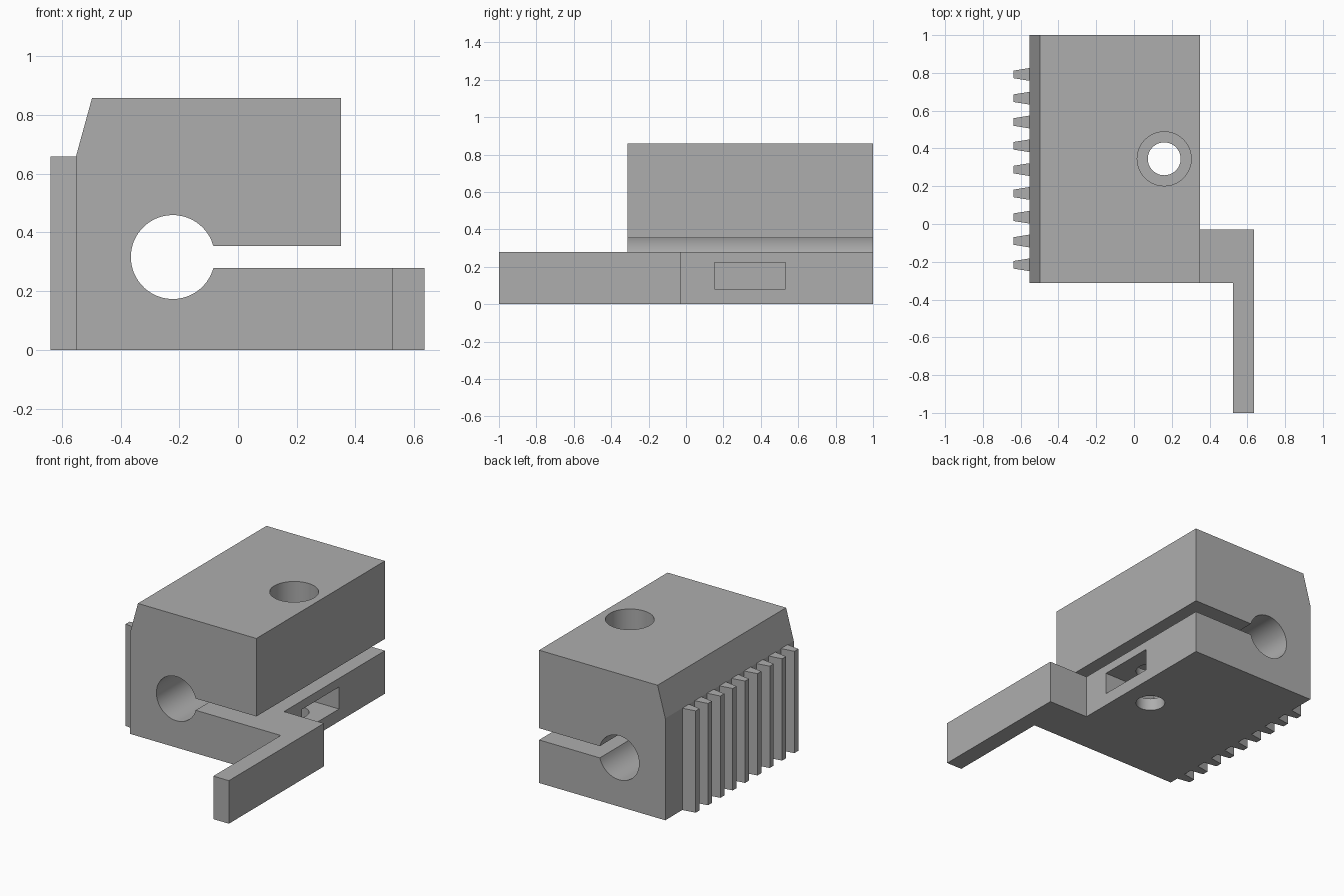
import bpy
import bmesh
import math
from mathutils import Vector

cube = bpy.data.objects.get("Cube")
if cube:
    bpy.data.objects.remove(cube, do_unlink=True)

grey = bpy.data.materials.new("plain grey")
grey.use_nodes = True
COLOR = (0.42, 0.42, 0.42, 1.0)
grey.diffuse_color = COLOR
grey.node_tree.nodes["Principled BSDF"].inputs["Base Color"].default_value = COLOR


def prism(name, points, direction):
    """Extrude a closed outline of 3D points along a direction."""
    bm = bmesh.new()
    face = bm.faces.new([bm.verts.new(p) for p in points])
    result = bmesh.ops.extrude_face_region(bm, geom=[face])
    moved = [g for g in result["geom"] if isinstance(g, bmesh.types.BMVert)]
    bmesh.ops.translate(bm, verts=moved, vec=Vector(direction))
    bmesh.ops.recalc_face_normals(bm, faces=bm.faces)
    mesh = bpy.data.meshes.new(name)
    bm.to_mesh(mesh)
    bm.free()
    mesh.materials.append(grey)
    obj = bpy.data.objects.new(name, mesh)
    bpy.context.collection.objects.link(obj)
    return obj


def upright(name, outline, bottom, top):
    return prism(name, [(x, y, bottom) for x, y in outline], (0, 0, top - bottom))


def circle(cx, cy, radius, sides=64):
    steps = [2 * math.pi * i / sides for i in range(sides)]
    return [(cx + radius * math.cos(a), cy + radius * math.sin(a)) for a in steps]


def cut(target, cutter):
    mod = target.modifiers.new(cutter.name, "BOOLEAN")
    mod.operation = "DIFFERENCE"
    mod.solver = "EXACT"
    mod.object = cutter
    bpy.context.view_layer.objects.active = target
    bpy.ops.object.modifier_apply(modifier=mod.name)
    bpy.data.objects.remove(cutter, do_unlink=True)


FRONT, BACK = -0.312, 1.0
SIDE, LIP, ARM_X = -0.552, 0.35, 0.635
SLOT_LOW, SLOT_HIGH = 0.278, 0.354

# Clamp block: slotted profile with a round rod channel
bore_x, bore_z, bore_r = -0.222, 0.316, 0.143
start = math.asin((SLOT_HIGH - bore_z) / bore_r)
arc = [start + (2 * math.pi - 2 * start) * i / 48 for i in range(49)]
profile = [(LIP, SLOT_HIGH), (LIP, 0.858), (-0.497, 0.858), (SIDE, 0.658),
           (SIDE, 0), (LIP, 0), (LIP, SLOT_LOW)]
profile += [(bore_x + bore_r * math.cos(a), bore_z + bore_r * math.sin(a))
            for a in reversed(arc)]
block = prism("clamp_block", [(x, FRONT, z) for x, z in profile], (0, BACK - FRONT, 0))

# Screw hole, wider recess for the head, and side pocket for the nut
hole_x, hole_y = 0.16, 0.345
cut(block, upright("screw_hole", circle(hole_x, hole_y, 0.087), -0.1, 1.0))
cut(block, upright("head_recess", circle(hole_x, hole_y, 0.143), 0.56, 1.0))
pocket = [(-0.03, 0.153), (0.45, 0.153), (0.45, 0.532), (-0.03, 0.532)]
cut(block, upright("nut_pocket", pocket, 0.08, 0.222))

# Side arm: bent lever reaching forward
arm = [(LIP, FRONT), (0.524, FRONT), (0.524, -1), (ARM_X, -1),
       (ARM_X, -0.03), (LIP, -0.03)]
upright("side_arm", arm, 0, SLOT_LOW)

# Belt teeth along the right side
for i in range(9):
    y = -0.216 + 0.126 * i
    tooth = [(SIDE, y - 0.034), (SIDE, y + 0.034), (-0.638, y + 0.02), (-0.638, y - 0.02)]
    upright(f"belt_tooth_{i + 1}", tooth, 0, 0.658)

# Smooth the round walls and keep edges sharp
bpy.ops.object.select_all(action="DESELECT")
block.select_set(True)
bpy.context.view_layer.objects.active = block
bpy.ops.object.shade_smooth_by_angle(angle=math.radians(12))
